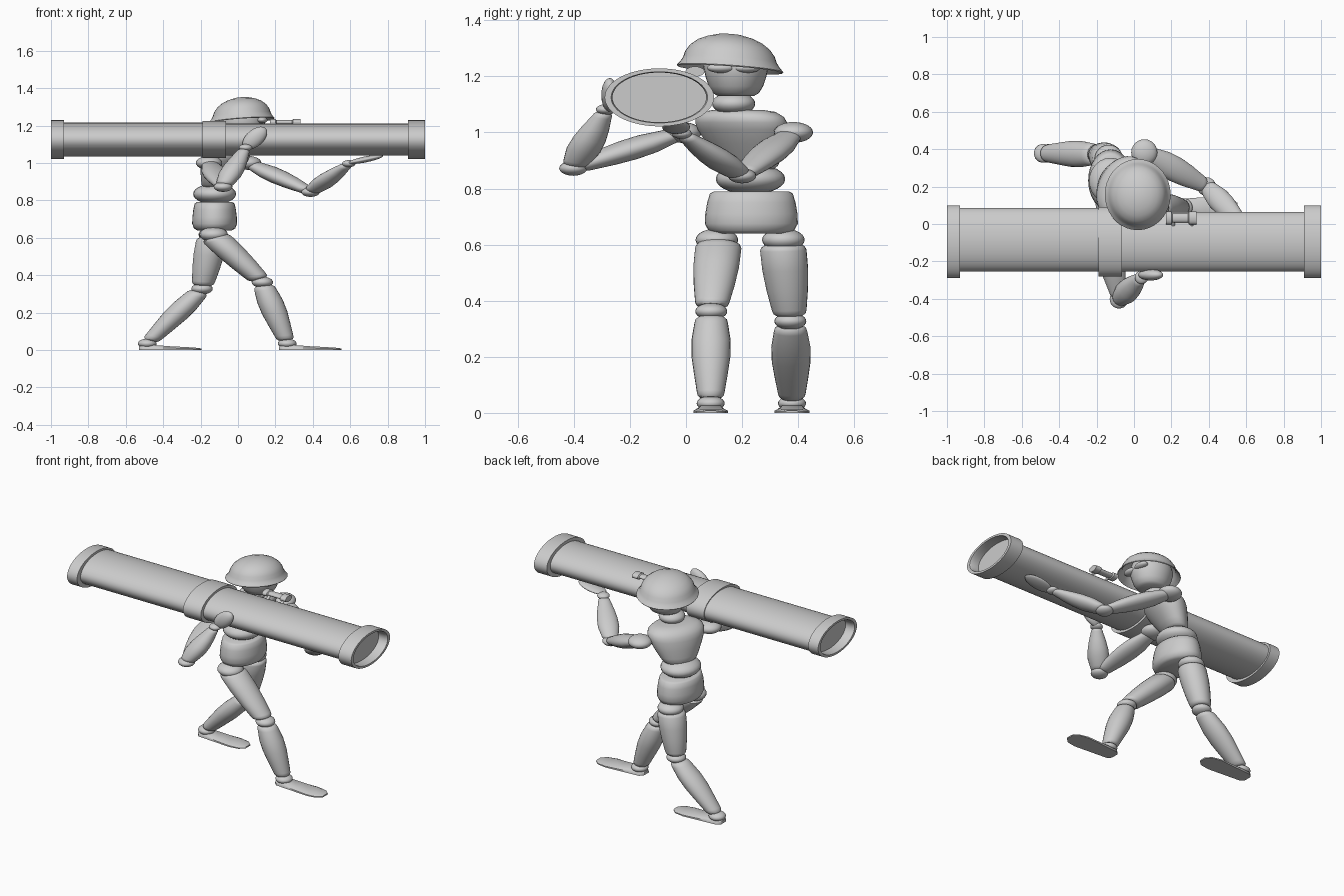
import bpy, bmesh
from math import pi, sin, cos, radians, atan2
from mathutils import Matrix, Vector

if "Cube" in bpy.data.objects:
    bpy.data.objects.remove(bpy.data.objects["Cube"])

S = 0.53                                  # whole figure is flattened in z
SQUASH = Matrix.Diagonal((1, 1, S, 1))


def up(p):
    return Vector((p[0], p[1], p[2] / S))


def finish(name, bm, angle=35):
    bmesh.ops.remove_doubles(bm, verts=bm.verts, dist=1e-5)
    bmesh.ops.recalc_face_normals(bm, faces=bm.faces)
    me = bpy.data.meshes.new(name)
    bm.to_mesh(me)
    bm.free()
    for p in me.polygons:
        p.use_smooth = True
    me.set_sharp_from_angle(angle=radians(angle))
    ob = bpy.data.objects.new(name, me)
    bpy.context.collection.objects.link(ob)
    return ob


def lathe(name, profile, mat, seg=32, angle=35, sweep=None):
    """Revolve (radius, height) pairs about local z, then transform."""
    bm = bmesh.new()
    rings = []
    for r, h in profile:
        rings.append([bm.verts.new(mat @ Vector((r * cos(2 * pi * i / seg), r * sin(2 * pi * i / seg), h)))
                      for i in range(seg)])
    for a, b in zip(rings, rings[1:]):
        for i in range(seg):
            j = (i + 1) % seg
            bm.faces.new((a[i], a[j], b[j], b[i]))
    return finish(name, bm, angle)


def limb(name, a, b, radii):
    """Rounded tapered segment between two points; radii evenly spaced."""
    a, b = up(a), up(b)
    d = b - a
    n, L = len(radii) - 1, d.length
    prof = [(0, 0), (radii[0] * .75, 0), (radii[0] * .93, L * .03)]
    prof += [(r, L * (.08 + .84 * i / n)) for i, r in enumerate(radii)]
    prof += [(radii[-1] * .93, L * .97), (radii[-1] * .75, L), (0, L)]
    mat = SQUASH @ Matrix.Translation(a) @ d.to_track_quat('Z', 'Y').to_matrix().to_4x4()
    return lathe(name, prof, mat, 24, 50)


def ball(name, c, size, rot=None):
    size = size if isinstance(size, tuple) else (size, size, size * S)
    bm = bmesh.new()
    m = Matrix.Translation(c) @ (rot or Matrix()) @ Matrix.Diagonal((*size, 1))
    bmesh.ops.create_uvsphere(bm, u_segments=24, v_segments=14, radius=1, matrix=m)
    return finish(name, bm, 60)


def along_x(y, z):
    return SQUASH @ Matrix.Translation(up((0, y, z))) @ Matrix.Rotation(pi / 2, 4, 'Y')


# launch tube with flanged, recessed ends
lathe("tube", [(0, -.94), (.167, -.94), (.167, -.985), (.172, -1), (.195, -1), (.195, -.93), (.16, -.93),
               (.16, .91), (.195, .91), (.195, 1), (.172, 1), (.167, .985), (.167, .94), (0, .94)],
      along_x(-.095, 1.125), 64)
lathe("rear_sleeve", [(.16, -.935), (.17, -.935), (.17, -.18), (.16, -.18)], along_x(-.084, 1.125), 64)
lathe("tube_band", [(.16, -.19), (.186, -.19), (.186, -.065), (.16, -.065)], along_x(-.095, 1.125), 64)

# sight on brackets
lathe("sight", [(0, .17), (.034, .17), (.034, .2), (.024, .205), (.024, .29), (.034, .295), (.034, .335), (0, .335)],
      along_x(.032, 1.217), 20)
for i, x in enumerate((.21, .31)):
    limb(f"sight_bracket_{i}", (x, -.012, 1.19), (x, .03, 1.215), [.009, .009])

# pelvis, waist, chest, neck
lathe("pelvis", [(0, .64), (.78, .64), (.92, .65), (1, .675), (.99, .71), (.95, .75), (.89, .782), (.8, .79), (0, .79)],
      Matrix.Translation((-.125, .233, 0)) @ Matrix.Diagonal((.12, .166, 1, 1)), 32, 50)
ball("waist", (-.125, .23, .834), (.115, .124, .055))
twist = Matrix.Rotation(atan2(-.21, .4), 4, 'Z')
lean = Matrix.Identity(4)
lean[0][2], lean[1][2] = .33, -.22        # shear forward
lathe("chest", [(0, 0), (.5, 0), (.6, .012), (.7, .04), (.85, .09), (.98, .14), (1, .165), (.96, .185),
                (.8, .203), (.55, .21), (0, .212)],
      Matrix.Translation((-.12, .233, .87)) @ lean @ twist @ Matrix.Diagonal((.115, .175, 1, 1)), 32, 50)
ball("neck", (-.02, .17, 1.103), .077)

# head, face shield
lathe("head", [(0, 1.13), (.55, 1.13), (.7, 1.14), (.83, 1.165), (.93, 1.2), (1, 1.24), (.9, 1.28), (.6, 1.31), (0, 1.32)],
      Matrix.Translation((.02, .178, 0)) @ Matrix.Diagonal((.13, .117, 1, 1)), 32, 50)
for n, y in (("left", .215), ("right", .125)):
    ball(f"goggle_{n}", (.128, y, 1.23), (.03, .05, .018))

# helmet: open bowl with a flared, tilted brim
tilt = Matrix.Identity(4)
tilt[2][0], tilt[2][1] = .07, -.07
helmet = lathe("helmet", [(0, .113), (.2, .111), (.42, .101), (.6, .087), (.75, .066), (.84, .042), (.88, .02),
                          (.93, .005), (1, -.01), (.985, -.014), (.9, .0), (.84, .015), (.8, .038), (.7, .06),
                          (.55, .08), (.3, .094), (0, .1)],
               Matrix.Translation((.02, .157, 1.238)) @ tilt @ Matrix.Diagonal((.176, .19, 1, 1)), 36, 50)


# legs: hip, knee and ankle positions
def leg(side, hip, thigh_top, knee, ankle):
    ball(f"{side}_hip", hip, .076)
    ball(f"{side}_knee", knee, .057)
    ball(f"{side}_ankle", ankle, .05)
    k, a, t = Vector(knee), Vector(ankle), Vector(thigh_top)
    limb(f"{side}_thigh", t, k + (t - k) * .07, [.083, .082, .074, .062])
    limb(f"{side}_shin", k + (a - k) * .06, a + (k - a) * .06, [.06, .07, .069, .06, .05])
    # flat shoe lofted from heel to toe: x offset, half width, height
    bm = bmesh.new()
    rings = []
    for x, w, h in ((-.045, .025, .018), (-.025, .045, .026), (.04, .05, .026), (.12, .056, .02),
                    (.2, .062, .016), (.26, .052, .012), (.29, .025, .008)):
        sect = ((-1, 0), (1, 0), (1, .5), (.7, 1), (-.7, 1), (-1, .5))
        rings.append([bm.verts.new((a.x + x, a.y + u * w, v * h)) for u, v in sect])
    for p, q in zip(rings, rings[1:]):
        for i in range(6):
            j = (i + 1) % 6
            bm.faces.new((p[i], p[j], q[j], q[i]))
    bm.faces.new(rings[0])
    bm.faces.new(rings[-1])
    finish(f"{side}_foot", bm, 50)


leg("front", (-.13, .11, .617), (-.125, .117, .605), (.13, .09, .362), (.263, .088, .034))
leg("rear", (-.135, .347, .617), (-.138, .345, .6), (-.192, .372, .327), (-.485, .378, .034))


# arms: shoulder, elbow and wrist positions
def arm(side, shoulder, elbow, wrist):
    s, e, w = Vector(shoulder), Vector(elbow), Vector(wrist)
    ball(f"{side}_shoulder", s, .07)
    ball(f"{side}_elbow", e, .05)
    ball(f"{side}_wrist", w, .036)
    limb(f"{side}_upper_arm", s + (e - s) * .06, e + (s - e) * .06, [.05, .066, .068, .06, .046])
    limb(f"{side}_forearm", e + (w - e) * .05, w + (e - w) * .06, [.05, .062, .06, .05, .036])


arm("left", (.055, .383, 1.0), (.388, .2, .845), (.592, -.015, .996))
arm("right", (-.155, -.015, 1.0), (-.08, -.402, .872), (.04, -.285, 1.082))

# flat supporting hand under the tube, and gripping hand on its side
ball("left_hand", (.682, -.035, 1.019), (.095, .05, .016), Matrix.Rotation(-.2, 4, 'Y'))
ball("right_hand", (.09, -.272, 1.133), (.078, .03, .045), Matrix.Rotation(-.7, 4, 'Y'))
